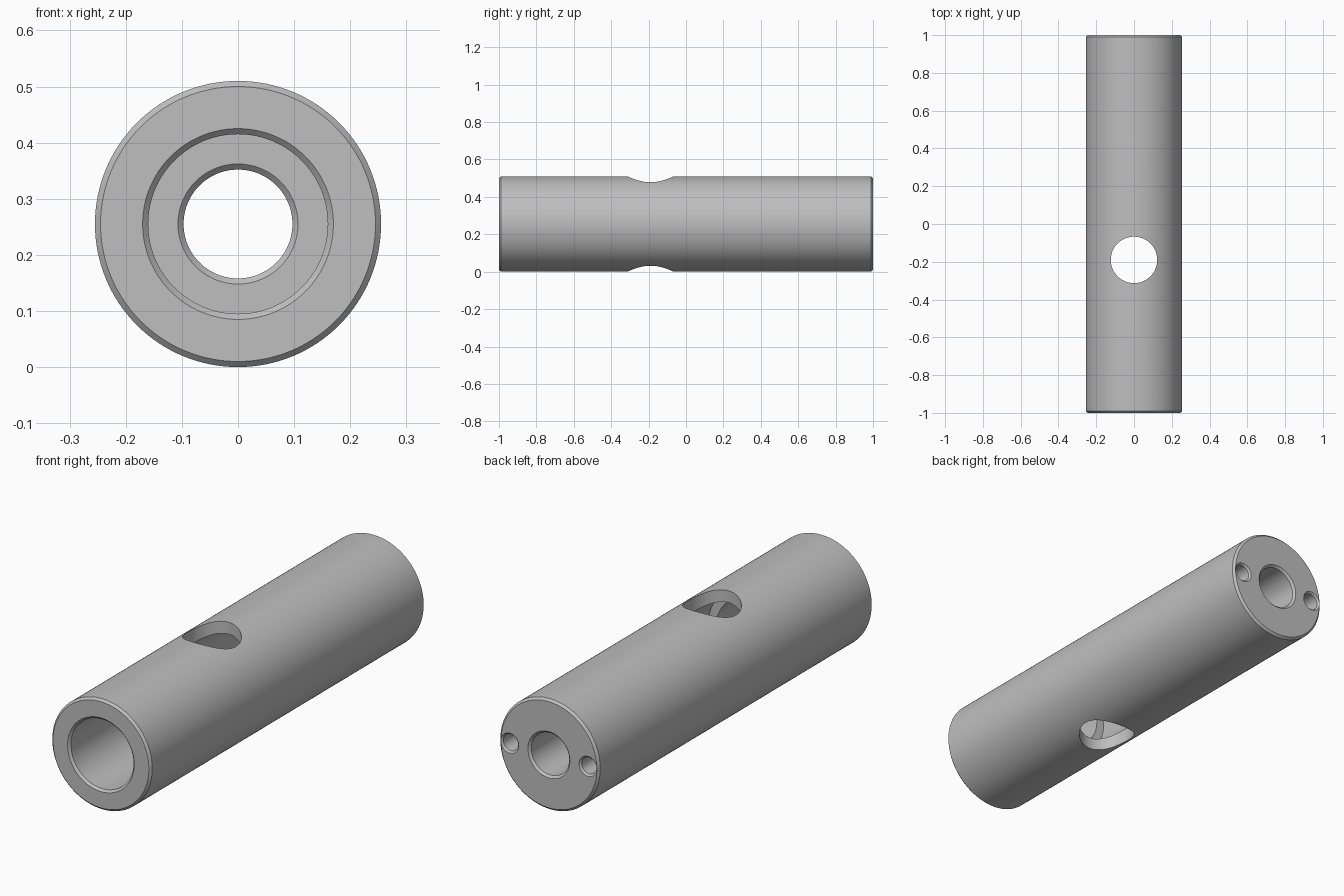
import bpy, bmesh, math
from mathutils import Vector, Matrix

cube = bpy.data.objects.get("Cube")
if cube:
    bpy.data.objects.remove(cube, do_unlink=True)

RADIUS = 0.255
BEVEL = 0.01

steel = bpy.data.materials.new("grey steel")
steel.use_nodes = True
colour = (0.52, 0.52, 0.52, 1)
steel.diffuse_color = colour
steel.node_tree.nodes["Principled BSDF"].inputs["Base Color"].default_value = colour


def lathe(name, profile, centre, steps, closed=False):
    """Turn a profile of (radius, y) points about the y axis."""
    bm = bmesh.new()
    verts = [bm.verts.new((r, y, 0)) for r, y in profile]
    pairs = list(zip(verts, verts[1:]))
    if closed:
        pairs.append((verts[-1], verts[0]))
    edges = [bm.edges.new(p) for p in pairs]
    bmesh.ops.spin(bm, geom=verts + edges, cent=(0, 0, 0), axis=(0, 1, 0),
                   angle=math.tau, steps=steps, use_merge=False)
    bmesh.ops.remove_doubles(bm, verts=bm.verts, dist=0.0002)
    bmesh.ops.recalc_face_normals(bm, faces=bm.faces)
    bmesh.ops.translate(bm, verts=bm.verts, vec=Vector(centre))
    mesh = bpy.data.meshes.new(name)
    bm.to_mesh(mesh)
    bm.free()
    mesh.materials.append(steel)
    obj = bpy.data.objects.new(name, mesh)
    bpy.context.collection.objects.link(obj)
    return obj


# Tube: outer skin, then the stepped bore from the back to the front
body = lathe("tube_body", [
    (RADIUS - BEVEL, -1), (RADIUS, -1 + BEVEL),
    (RADIUS, 1 - BEVEL), (RADIUS - BEVEL, 1),
    (0.107, 1), (0.097, 1 - BEVEL),
    (0.097, 0.41), (0.107, 0.4),
    (0.2, 0.4), (0.2, -0.45), (0.16, -0.45),
    (0.16, -1 + BEVEL), (0.17, -1),
], (0, 0, RADIUS), 128, closed=True)

# Cutters: two chamfered pin holes in the back face
cutters = []
for side, label in ((1, "left"), (-1, "right")):
    cutters.append(lathe(label + "_pin_hole_cutter", [
        (0, 0.75), (0.038, 0.75), (0.038, 0.992),
        (0.046, 1), (0.046, 1.05), (0, 1.05),
    ], (side * 0.2, 0, RADIUS), 40))

# Cutter: cross hole running straight down through both walls
cross = lathe("cross_hole_cutter", [
    (0, -0.5), (0.123, -0.5), (0.123, 0.5), (0, 0.5),
], (0, 0, 0), 72)
cross.data.transform(Matrix.Translation((0, -0.19, RADIUS))
                     @ Matrix.Rotation(math.pi / 2, 4, "X"))
cutters.append(cross)

bpy.ops.object.select_all(action="DESELECT")
body.select_set(True)
bpy.context.view_layer.objects.active = body
for cutter in cutters:
    cutter.hide_render = True
    mod = body.modifiers.new(cutter.name, "BOOLEAN")
    mod.operation = "DIFFERENCE"
    mod.solver = "EXACT"
    mod.object = cutter
    bpy.ops.object.modifier_apply(modifier=mod.name)
    bpy.data.objects.remove(cutter, do_unlink=True)

bpy.ops.object.shade_smooth_by_angle(angle=math.radians(30))
